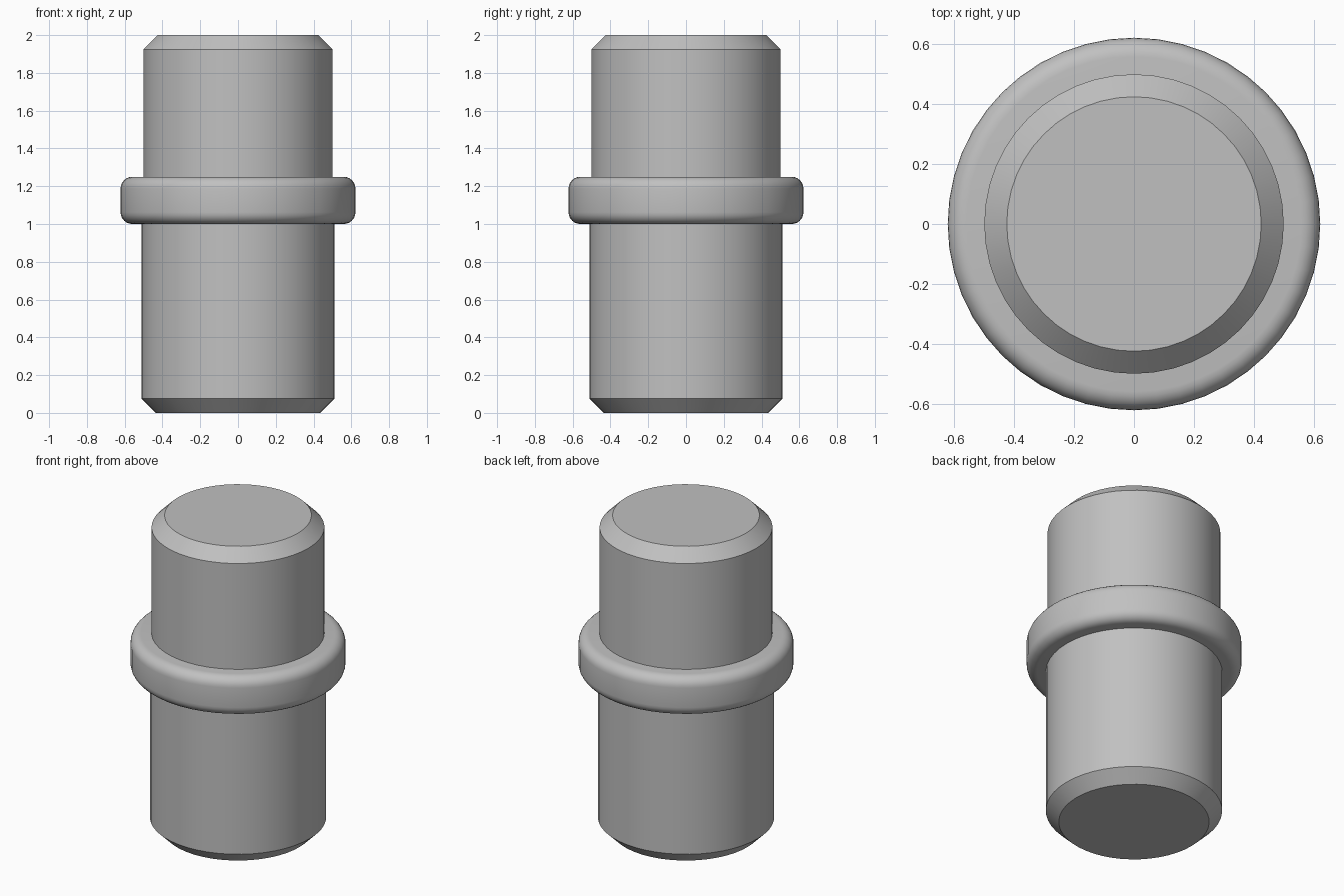
import bpy
import math

SIDES = 48

cube = bpy.data.objects.get("Cube")
if cube:
    bpy.data.objects.remove(cube, do_unlink=True)

steel = bpy.data.materials.new("plain grey steel")
steel.use_nodes = True
grey = (0.53, 0.53, 0.53, 1)
steel.diffuse_color = grey
steel.node_tree.nodes["Principled BSDF"].inputs["Base Color"].default_value = grey


def add_cylinder(name, radius, bottom, top):
    bpy.ops.mesh.primitive_cylinder_add(
        vertices=SIDES, radius=radius, depth=top - bottom,
        location=(0, 0, (bottom + top) / 2))
    obj = bpy.context.object
    obj.name = name
    obj.data.materials.append(steel)
    return obj


def bevel_rims(obj, width, segments, heights):
    """Bevel only the rim edges lying at the given local heights."""
    weights = obj.data.attributes.new("bevel_weight_edge", 'FLOAT', 'EDGE')
    verts = obj.data.vertices
    for edge in obj.data.edges:
        zs = [verts[i].co.z for i in edge.vertices]
        on_rim = any(all(abs(z - h) < 1e-4 for z in zs) for h in heights)
        weights.data[edge.index].value = 1.0 if on_rim else 0.0
    mod = obj.modifiers.new("rim bevel", 'BEVEL')
    mod.limit_method = 'WEIGHT'
    mod.width = width
    mod.segments = segments
    bpy.context.view_layer.objects.active = obj
    bpy.ops.object.modifier_apply(modifier=mod.name)
    bpy.ops.object.shade_smooth_by_angle(angle=math.radians(30))


# Upper pin, chamfered at its free end and seated inside the collar
upper = add_cylinder("upper_pin", 0.5, 1.12, 2.0)
bevel_rims(upper, 0.075, 1, [0.44])

# Slightly wider lower pin, chamfered at the foot
lower = add_cylinder("lower_pin", 0.51, 0.0, 1.12)
bevel_rims(lower, 0.075, 1, [-0.56])

# Collar with rounded rims
collar = add_cylinder("collar", 0.622, 1.0, 1.25)
bevel_rims(collar, 0.0625, 6, [-0.125, 0.125])
